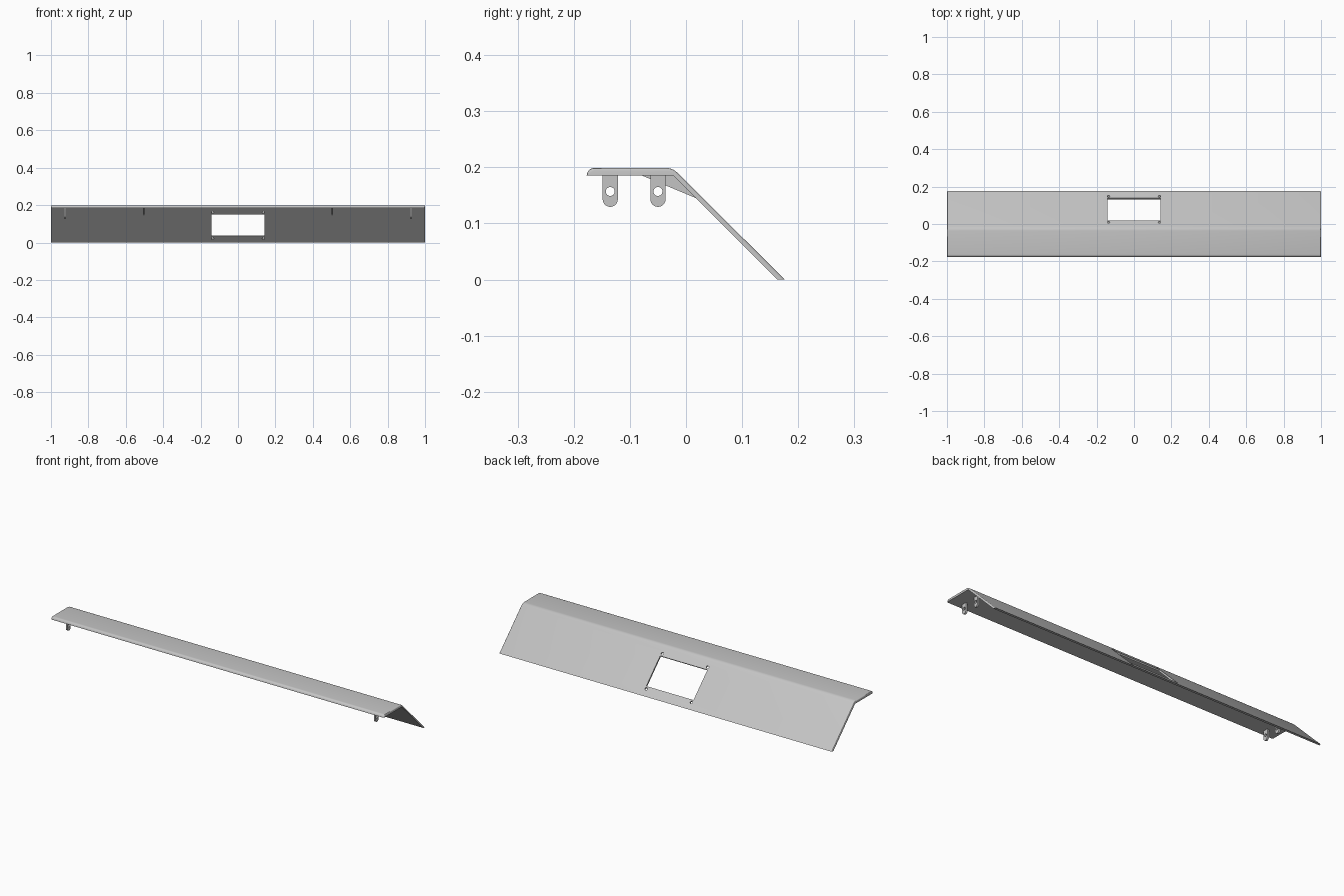
import bpy, bmesh
from math import pi, sin, cos
from mathutils import Matrix, Vector

if "Cube" in bpy.data.objects:
    bpy.data.objects.remove(bpy.data.objects["Cube"])

grey = bpy.data.materials.new("light_grey")
grey.use_nodes = True
colour = (0.55, 0.55, 0.55, 1)
grey.diffuse_color = colour
grey.node_tree.nodes["Principled BSDF"].inputs["Base Color"].default_value = colour


def arc(cy, cz, r, start, end, steps):
    angles = [start + (end - start) * i / steps for i in range(steps + 1)]
    return [(cy + r * cos(a), cz + r * sin(a)) for a in angles]


def extrude(name, profile, x, width, outer=0):
    """Extrude a (y, z) profile along x; round the end edges of the first `outer` points."""
    bm = bmesh.new()
    a = [bm.verts.new((x - width / 2, y, z)) for y, z in profile]
    b = [bm.verts.new((x + width / 2, y, z)) for y, z in profile]
    bm.faces.new(a)
    bm.faces.new(b[::-1])
    n = len(profile)
    for i in range(n):
        j = (i + 1) % n
        bm.faces.new((a[j], a[i], b[i], b[j]))
    bmesh.ops.recalc_face_normals(bm, faces=bm.faces)
    if outer:
        rims = [bm.edges.get((s[i], s[i + 1])) for s in (a, b) for i in range(outer - 1)]
        bmesh.ops.bevel(bm, geom=rims, offset=0.005, segments=3, profile=0.5, affect='EDGES')
    return finish(name, bm)


def finish(name, bm):
    mesh = bpy.data.meshes.new(name)
    bm.to_mesh(mesh)
    bm.free()
    mesh.materials.append(grey)
    ob = bpy.data.objects.new(name, mesh)
    bpy.context.collection.objects.link(ob)
    return ob


def select(ob):
    bpy.ops.object.select_all(action='DESELECT')
    ob.select_set(True)
    bpy.context.view_layer.objects.active = ob


def cut(ob, cutter):
    mod = ob.modifiers.new("cut", 'BOOLEAN')
    mod.operation = 'DIFFERENCE'
    mod.solver = 'EXACT'
    mod.object = cutter
    cutter.hide_render = True
    select(ob)
    bpy.ops.object.modifier_apply(modifier=mod.name)
    bpy.data.objects.remove(cutter)


# Bent panel: rounded front lip, flat top, soft bend and sloping back
top, under = 0.199, 0.185
outer = [(-0.177, under)] + arc(-0.163, under, 0.014, pi, pi / 2, 6)[1:]
outer += arc(-0.0364, top - 0.03, 0.03, pi / 2, pi / 4, 5) + [(0.176, 0)]
inner = [(0.163, 0), (-0.022, under)]
panel = extrude("bent_panel", outer + inner, 0, 2, len(outer))

# Window and four screw holes, cut square to the slope
tilt = Matrix.Translation(Vector((0, 0.079, 0.097))) @ Matrix.Rotation(-pi / 4, 4, 'X')
bm = bmesh.new()
bmesh.ops.create_cube(bm, size=1, matrix=tilt @ Matrix.Diagonal((0.284, 0.168, 0.06, 1)))
for sx in (-1, 1):
    for sy in (-1, 1):
        spot = Matrix.Translation(Vector((sx * 0.136, sy * 0.098, 0)))
        bmesh.ops.create_cone(bm, cap_ends=True, segments=20, radius1=0.007, radius2=0.007,
                              depth=0.06, matrix=tilt @ spot)
cut(panel, finish("window_cutter", bm))
parts = [panel]

# Hanging tabs with bolt holes, and bend gussets, on both sides
for side, sx in (("left", 1), ("right", -1)):
    for place, y in (("front", -0.135), ("rear", -0.05)):
        r = 0.0135
        shape = [(y + r, 0.188)] + arc(y, 0.143, r, 0, -pi, 12) + [(y - r, 0.188)]
        tab = extrude(f"{side}_{place}_tab", shape, sx * 0.925, 0.01)
        hole = extrude("hole_cutter", arc(y, 0.157, 0.008, 0, 2 * pi, 24)[:-1], sx * 0.925, 0.04)
        cut(tab, hole)
        parts.append(tab)
    gusset = [(-0.08, 0.186), (0.018, 0.145), (0.021, 0.145), (-0.019, 0.186)]
    parts.append(extrude(f"{side}_gusset", gusset, sx * 0.505, 0.008))

for ob in parts:
    select(ob)
    bpy.ops.object.shade_smooth_by_angle()
